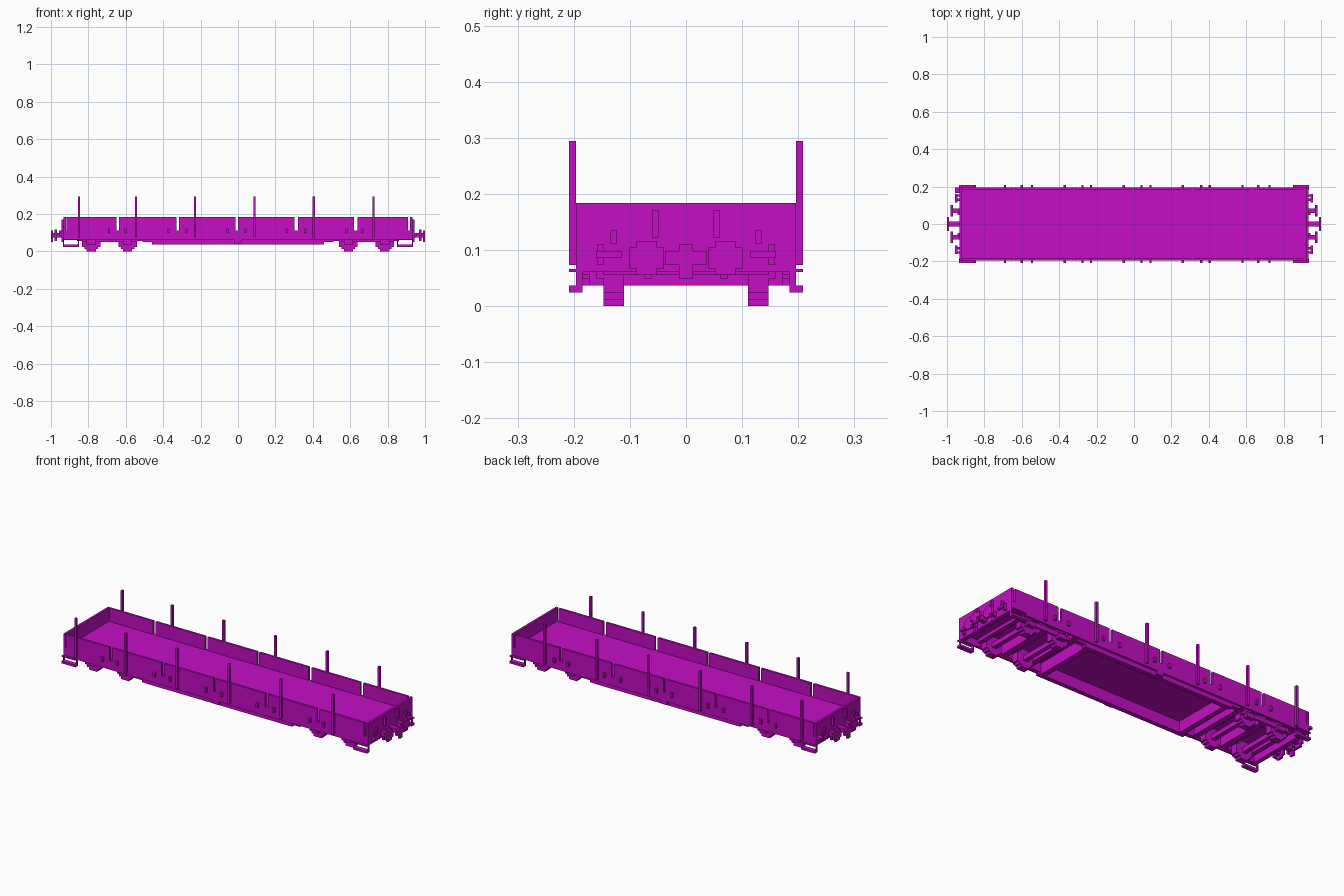
import bpy, bmesh
from mathutils import Matrix, Vector

cube = bpy.data.objects.get("Cube")
if cube:
    bpy.data.objects.remove(cube, do_unlink=True)

V = 2 / 163  # block size

mat = bpy.data.materials.new("magenta paint")
mat.use_nodes = True
COLOUR = (0.56, 0.004, 0.56, 1)
mat.diffuse_color = COLOUR
mat.node_tree.nodes["Principled BSDF"].inputs["Base Color"].default_value = COLOUR


def boxes(name, ranges, mirror=""):
    """One object from boxes (x0, x1, y0, y1, z0, z1), copied across the named axes."""
    bm = bmesh.new()
    copies = [tuple(r) for r in ranges]
    if "x" in mirror:
        copies += [(-b, -a, c, d, e, f) for a, b, c, d, e, f in copies]
    if "y" in mirror:
        copies += [(a, b, -d, -c, e, f) for a, b, c, d, e, f in copies]
    for a, b, c, d, e, f in copies:
        centre = Vector((a + b, c + d, e + f)) / 2
        size = Matrix.Diagonal((b - a, d - c, f - e, 1))
        bmesh.ops.create_cube(bm, size=1, matrix=Matrix.Translation(centre) @ size)
    mesh = bpy.data.meshes.new(name)
    bm.to_mesh(mesh)
    bm.free()
    mesh.materials.append(mat)
    obj = bpy.data.objects.new(name, mesh)
    bpy.context.collection.objects.link(obj)
    return obj


OUT, SIDE, INNER = 17 * V, 16 * V, 15 * V   # stake face, side face, inside of wall
SILL, DECK, TOP = 5 * V, 9 * V, 15 * V      # heights
END = 76 * V

# Deck, sills and walls
boxes("deck", [(-END, END, -SIDE, SIDE, 8 * V, DECK)])
boxes("side_sill", [(-END, END, INNER, SIDE, SILL, 8 * V)], "y")
boxes("end_beam", [(END - 2 * V, END, -INNER, INNER, SILL, 8 * V)], "x")
boxes("end_wall", [(END - V, END, -SIDE, SIDE, DECK, TOP)], "x")
panels = [(-0.917, -0.65), (-0.635, -0.33), (-0.315, -0.013),
          (0.0, 0.302), (0.32, 0.62), (0.638, 0.91)]
boxes("side_panel", [(a, b, INNER, SIDE, DECK, TOP) for a, b in panels], "y")

# Stakes and small hinge blocks along both sides
stakes = [-0.85, -0.545, -0.23, 0.088, 0.405, 0.724]
boxes("stake", [(x - V / 2, x + V / 2, SIDE, OUT, 6 * V, 24 * V) for x in stakes], "y")
hinges = [-0.69, -0.6, -0.37, -0.275, -0.055, 0.04, 0.26, 0.36, 0.58, 0.665]
boxes("hinge_block", [(x - V / 2, x + V / 2, SIDE, OUT, 8 * V, 10 * V) for x in hinges], "y")

# Stepped deep beams below the middle, with cross members
beam_in, beam_out = 13 * V, INNER
boxes("belly_beam", [
    (-0.54, 0.54, beam_in, beam_out, 4.5 * V, 8 * V),
    (-0.51, 0.51, beam_in, beam_out, 4 * V, 4.5 * V),
    (-0.46, 0.46, beam_in, beam_out, 3 * V, 4 * V)], "y")
boxes("cross_member", [(0.42, 0.45, -beam_in, beam_in, 3 * V, 8 * V),
                       (0.51, 0.54, -beam_in, beam_in, 4.5 * V, 8 * V)], "x")
boxes("brake_handle", [(-0.02, 0.02, INNER, SIDE, 3.5 * V, SILL)], "y")

# Wheelsets: stepped wheels, axles and axle boxes
wheels, axles, axle_boxes = [], [], []
for x in (0.59, 0.785):
    for half_w, half_h in ((2, 4), (3, 3), (4, 2)):
        wheels.append((x - half_w * V, x + half_w * V, 9 * V, 12 * V,
                       (4 - half_h) * V, (4 + half_h) * V))
    axles.append((x - V, x + V, -9 * V, 9 * V, 3 * V, 5 * V))
    axle_boxes.append((x - 2 * V, x + 2 * V, 12 * V, 14 * V, 3 * V, 5 * V))
boxes("wheel", wheels, "xy")
boxes("axle", axles, "x")
boxes("axle_box", axle_boxes, "xy")
boxes("bogie_side_frame", [(0.54, 0.835, 12 * V, 13 * V, 4 * V, 6 * V)], "xy")
boxes("bogie_bolster", [(0.67, 0.705, -12 * V, 12 * V, 4 * V, 8 * V),
                        (0.835, 0.86, -12 * V, 12 * V, 4.5 * V, 6 * V)], "x")

# Corner steps: tread hung on two hangers
boxes("corner_step", [
    (0.85, 0.935, INNER, OUT, 2 * V, 3 * V),
    (0.85, 0.855, INNER, SIDE, 3 * V, SILL),
    (0.93, 0.935, INNER, SIDE, 3 * V, SILL),
    (0.85, 0.935, SIDE, OUT, SILL, SILL + 0.005)], "xy")

# Buffers with stepped discs, and the central coupling
by, bz = 0.07, 7 * V
boxes("buffer_stem", [(END, 0.97, by - V, by + V, bz - V, bz + V)], "xy")
boxes("buffer_disc", [
    (0.968, 0.98, by - 1.5 * V, by + 1.5 * V, bz - 2.5 * V, bz + 2.5 * V),
    (0.968, 0.98, by - 2.5 * V, by + 2.5 * V, bz - 1.5 * V, bz + 1.5 * V)], "xy")
boxes("coupling", [
    (END, 0.988, -V, V, 6 * V, 8 * V),
    (0.988, 1.0, -3 * V, 3 * V, 6 * V, 8 * V),
    (0.988, 1.0, -V, V, 4 * V, 9 * V)], "x")

# End fittings: posts, brackets, hand rails and hoses
boxes("end_post", [(END, END + V, 0.049, 0.061, 10 * V, 14 * V)], "xy")
boxes("end_bracket", [(END, END + V, 0.123, 0.135, 9 * V, 11 * V),
                      (END, END + V, 0.147, 0.159, 6 * V, 9 * V)], "xy")
boxes("end_rail", [(END + V, END + 2 * V, 0.115, 0.16, 7 * V, 8 * V)], "xy")
boxes("brake_hose", [(END, END + V, 0.061, 0.074, 4 * V, 6 * V)], "xy")
boxes("corner_lamp_bracket", [(-END - 2 * V, -END, 0.165, 0.195, 8 * V, 9 * V)])
